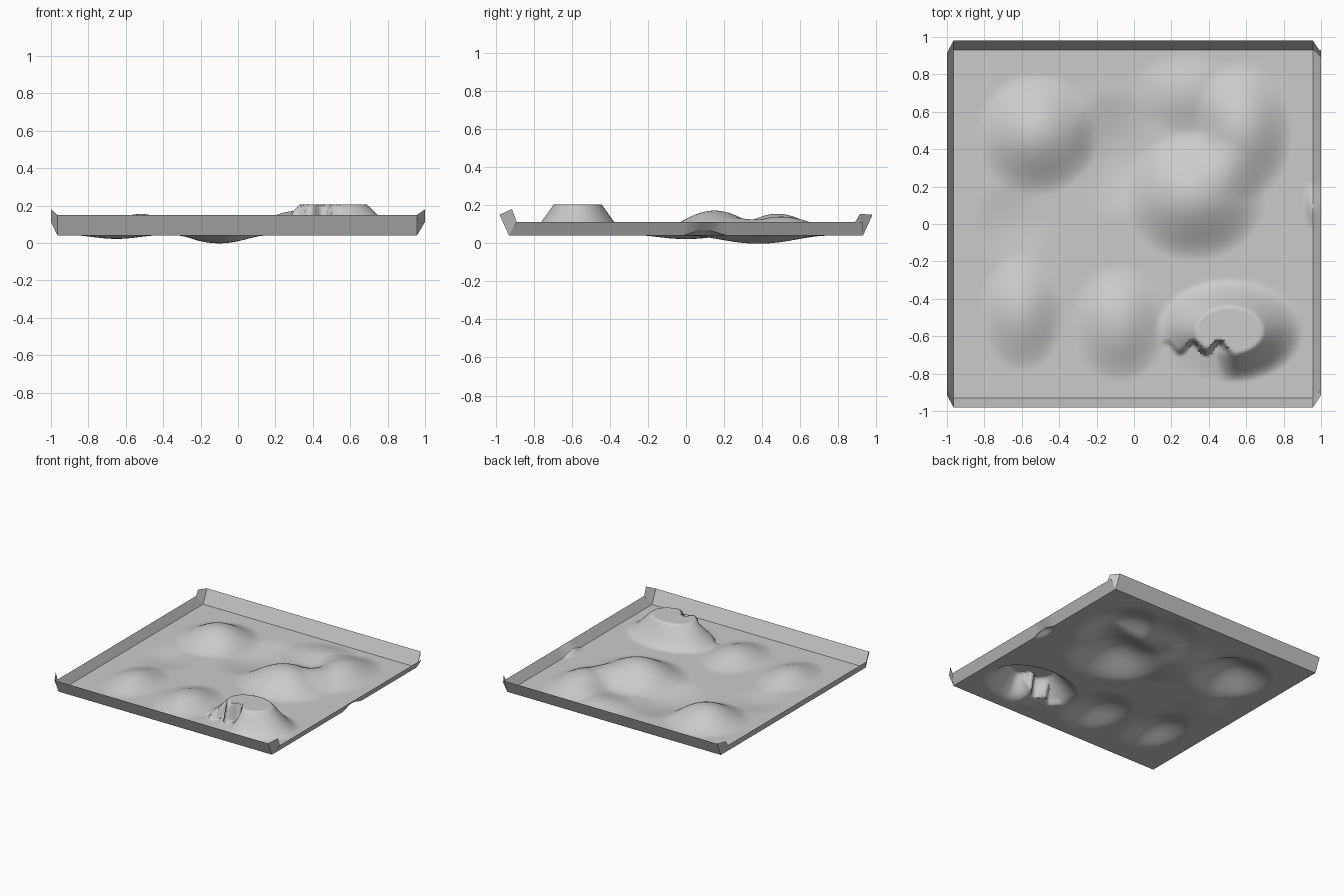
import bpy, bmesh, math

if "Cube" in bpy.data.objects:
    bpy.data.objects.remove(bpy.data.objects["Cube"])

X0, X1, Y0, Y1, BASE = -0.965, 0.957, -0.93, 0.93, 0.04
NX, NY = 150, 150

# Mounds and hollows: centre x, centre y, height, radius x, radius y
BUMPS = [
    (-0.52, 0.48, 0.115, 0.33, 0.33),    # back left mound
    (0.32, 0.15, 0.132, 0.39, 0.35),     # large double mound
    (0.58, 0.50, 0.100, 0.27, 0.38),
    (0.28, 0.70, 0.035, 0.30, 0.22),
    (-0.60, -0.47, 0.070, 0.23, 0.32),   # front left mound
    (-0.08, -0.53, 0.075, 0.26, 0.32),   # front middle mound
    (0.955, 0.10, 0.028, 0.05, 0.13),    # bulge at the right edge
    (-0.10, 0.38, -0.042, 0.26, 0.36),   # hollows
    (-0.65, 0.00, -0.018, 0.22, 0.24),
]


def smooth(t):
    t = max(0.0, min(1.0, t))
    return t * t * (3 - 2 * t)


def dome(x, y, cx, cy, h, rx, ry):
    q = ((x - cx) / rx) ** 2 + ((y - cy) / ry) ** 2
    return h * (1 - q) ** 2 if q < 1 else 0.0


def height(x, y):
    z = BASE + sum(dome(x, y, *b) for b in BUMPS)
    # Flat-topped mound with a torn front-left cliff
    z += min(0.165, dome(x, y, 0.51, -0.57, 0.26, 0.40, 0.28)) * (
        1 - 0.85 * smooth((-0.645 - y + 0.03 * math.sin(45 * x)) / 0.03)
        * smooth((0.55 - x) / 0.12))
    return z


def make(name, verts, faces, angle=50):
    me = bpy.data.meshes.new(name)
    me.from_pydata(verts, [], faces)
    ob = bpy.data.objects.new(name, me)
    bpy.context.collection.objects.link(ob)
    bpy.context.view_layer.objects.active = ob
    ob.select_set(True)
    bpy.ops.object.shade_smooth_by_angle(angle=math.radians(angle))
    ob.select_set(False)
    return ob


# Rolling ground sheet
verts = []
for j in range(NY + 1):
    y = Y0 + (Y1 - Y0) * j / NY
    for i in range(NX + 1):
        x = X0 + (X1 - X0) * i / NX
        verts.append((x, y, height(x, y)))
w = NX + 1
faces = [(j * w + i, j * w + i + 1, (j + 1) * w + i + 1, (j + 1) * w + i)
         for j in range(NY) for i in range(NX)]
make("ground_sheet", verts, faces)


# Flared rims: bottom follows the ground, top edge is straight
def rim(name, b0, b1, t0, t1, n=1):
    v = []
    for k in range(n + 1):
        f = k / n
        bx, by = (b0[m] + (b1[m] - b0[m]) * f for m in range(2))
        v.append((bx, by, height(bx, by)))
        v.append(tuple(t0[m] + (t1[m] - t0[m]) * f for m in range(3)))
    make(name, v, [(2 * k, 2 * k + 2, 2 * k + 3, 2 * k + 1) for k in range(n)], 30)


rim("front_rim", (X1, Y0), (X0, Y0), (X1, -0.98, 0.15), (X0, -0.98, 0.15))
rim("back_rim", (X0, Y1), (X1, Y1), (X0, 0.98, 0.15), (X1, 0.98, 0.15))
rim("left_rim", (X0, Y0), (X0, Y1), (-1, -0.89, 0.113), (-1, 0.91, 0.113))
rim("right_rim", (X1, Y1), (X1, Y0), (1, 0.93, 0.113), (1, -0.89, 0.113), NY)

# Raised corner flaps joining neighbouring rims
for sx, ex, sn in ((-1, X0, "left"), (1, X1, "right")):
    for sy, tip, en in ((-1, 0.18, "front"), (1, 0.155, "back")):
        v = [(ex, sy * 0.93, BASE), (ex, sy * 0.98, 0.15),
             (sx, sy * 0.915, tip), (sx, sy * 0.89, 0.113)]
        make(f"{en}_{sn}_corner_flap", v, [(0, 1, 2), (0, 2, 3)], 30)
